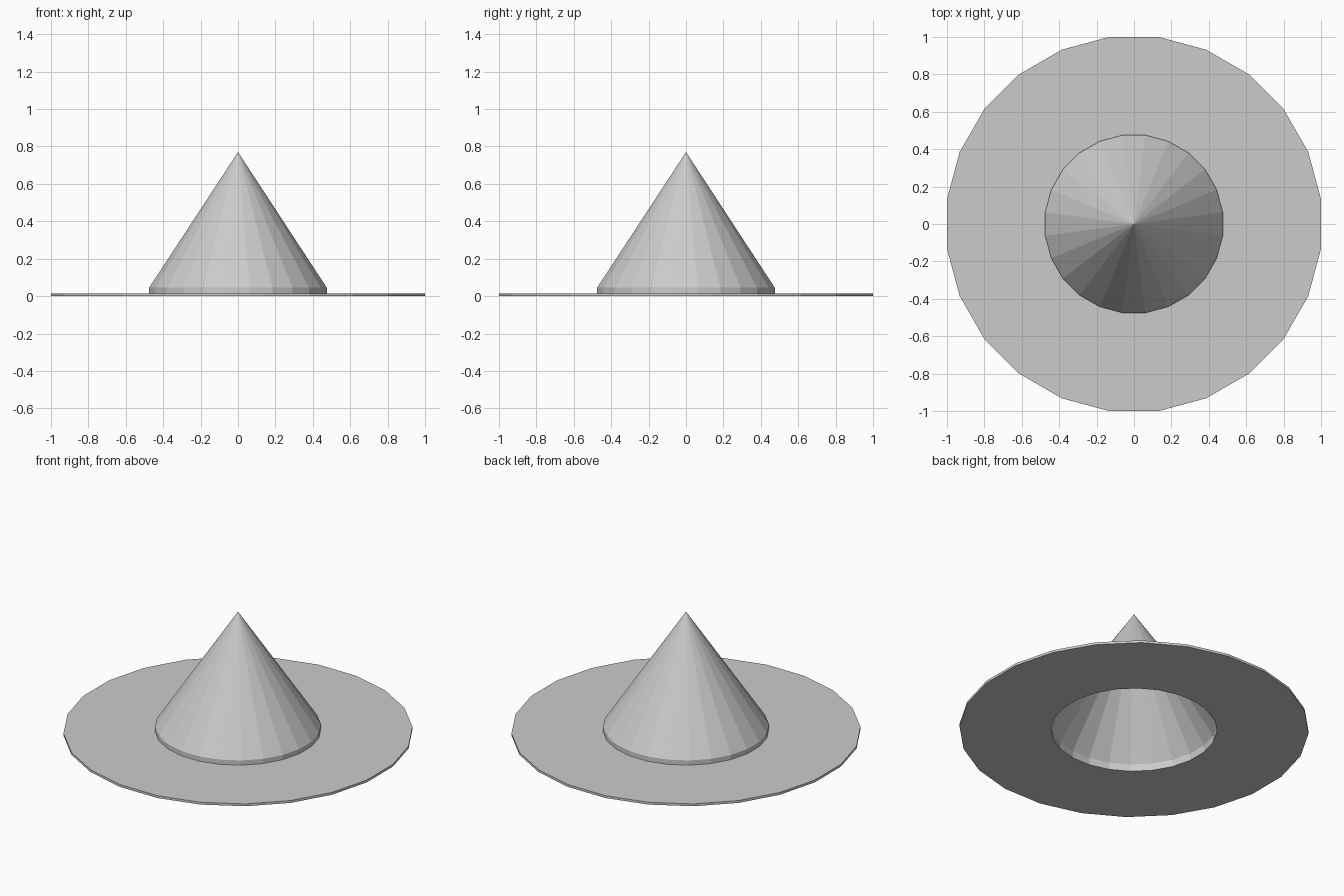
import bpy, bmesh, math

if "Cube" in bpy.data.objects:
    bpy.data.objects.remove(bpy.data.objects["Cube"])

SIDES = 24
HALF = math.pi / SIDES
BRIM_R = 1.0 / math.cos(HALF)      # flats touch x/y = +-1
CROWN_R = 0.475 / math.cos(HALF)
BRIM_T, BAND_TOP, TIP = 0.015, 0.045, 0.77

grey = bpy.data.materials.new("light grey")
grey.diffuse_color = (0.6, 0.6, 0.6, 1)
grey.use_nodes = True
grey.node_tree.nodes["Principled BSDF"].inputs["Base Color"].default_value = grey.diffuse_color


def ring(bm, r, z):
    return [bm.verts.new((r * math.cos((2 * i + 1) * HALF),
                          r * math.sin((2 * i + 1) * HALF), z)) for i in range(SIDES)]


def bridge(bm, a, b):
    for i in range(SIDES):
        j = (i + 1) % SIDES
        bm.faces.new((a[i], a[j], b[j], b[i]))


def finish(bm, name):
    mesh = bpy.data.meshes.new(name)
    bm.to_mesh(mesh)
    bm.free()
    mesh.materials.append(grey)
    bpy.context.collection.objects.link(bpy.data.objects.new(name, mesh))


# Flat brim with an open centre
bm = bmesh.new()
inner_low, outer_low = ring(bm, CROWN_R, 0), ring(bm, BRIM_R, 0)
outer_top, inner_top = ring(bm, BRIM_R, BRIM_T), ring(bm, CROWN_R, BRIM_T)
bridge(bm, inner_low, outer_low)
bridge(bm, outer_low, outer_top)
bridge(bm, outer_top, inner_top)
bmesh.ops.reverse_faces(bm, faces=[f for f in bm.faces if f.normal.z < -2])
finish(bm, "brim")

# Hollow pointed crown with a short upright band
bm = bmesh.new()
base, band = ring(bm, CROWN_R, 0), ring(bm, CROWN_R, BAND_TOP)
bridge(bm, base, band)
tip = bm.verts.new((0, 0, TIP))
for i in range(SIDES):
    bm.faces.new((band[i], band[(i + 1) % SIDES], tip))
finish(bm, "crown")
